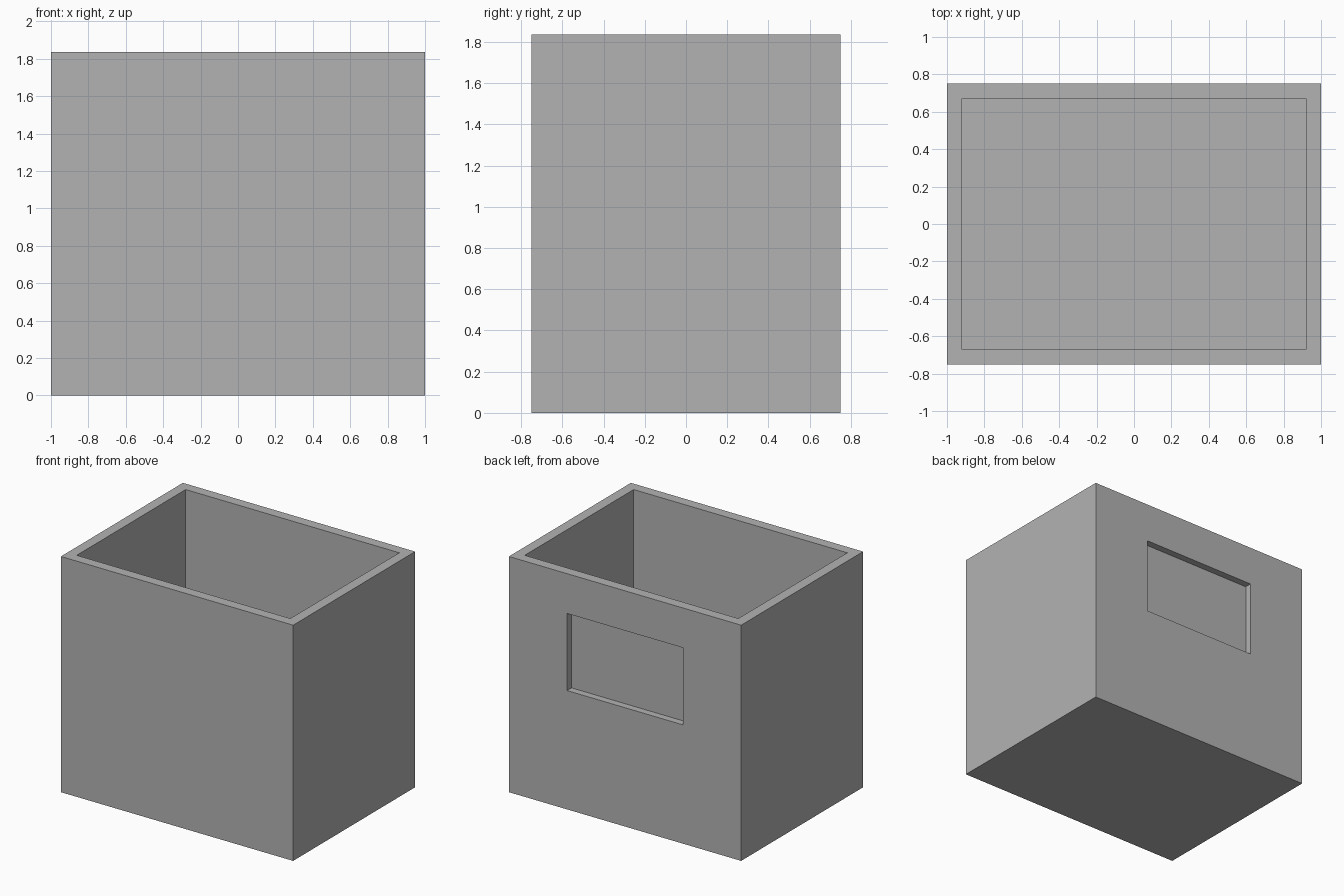
import bpy
import bmesh

if "Cube" in bpy.data.objects:
    bpy.data.objects.remove(bpy.data.objects["Cube"])

W, D, H = 2.0, 1.5, 1.835   # outer size
WALL = 0.08                 # wall and floor thickness
RECESS = 0.055              # depth of the back panel

grey = bpy.data.materials.new("plain_grey")
grey.diffuse_color = (0.45, 0.45, 0.45, 1.0)
grey.use_nodes = True
grey.node_tree.nodes["Principled BSDF"].inputs["Base Color"].default_value = grey.diffuse_color


def box(name, lo, hi):
    bm = bmesh.new()
    bmesh.ops.create_cube(bm, size=1.0)
    for v in bm.verts:
        v.co = [lo[i] if v.co[i] < 0 else hi[i] for i in range(3)]
    mesh = bpy.data.meshes.new(name)
    bm.to_mesh(mesh)
    bm.free()
    mesh.materials.append(grey)
    obj = bpy.data.objects.new(name, mesh)
    bpy.context.collection.objects.link(obj)
    return obj


# Open-topped box
shell = box("open_box", (-W / 2, -D / 2, 0), (W / 2, D / 2, H))

# Hollow interior, and the shallow rectangular recess in the back wall
cutters = [
    box("interior_cutter", (-W / 2 + WALL, -D / 2 + WALL, WALL),
        (W / 2 - WALL, D / 2 - WALL, H + 0.2)),
    box("back_recess_cutter", (-0.5, D / 2 - RECESS, 0.925),
        (0.5, D / 2 + 0.2, 1.525)),
]
for cutter in cutters:
    cutter.hide_render = True
    cutter.hide_viewport = True
    cutter.display_type = 'WIRE'
    mod = shell.modifiers.new(cutter.name, 'BOOLEAN')
    mod.operation = 'DIFFERENCE'
    mod.solver = 'EXACT'
    mod.object = cutter
